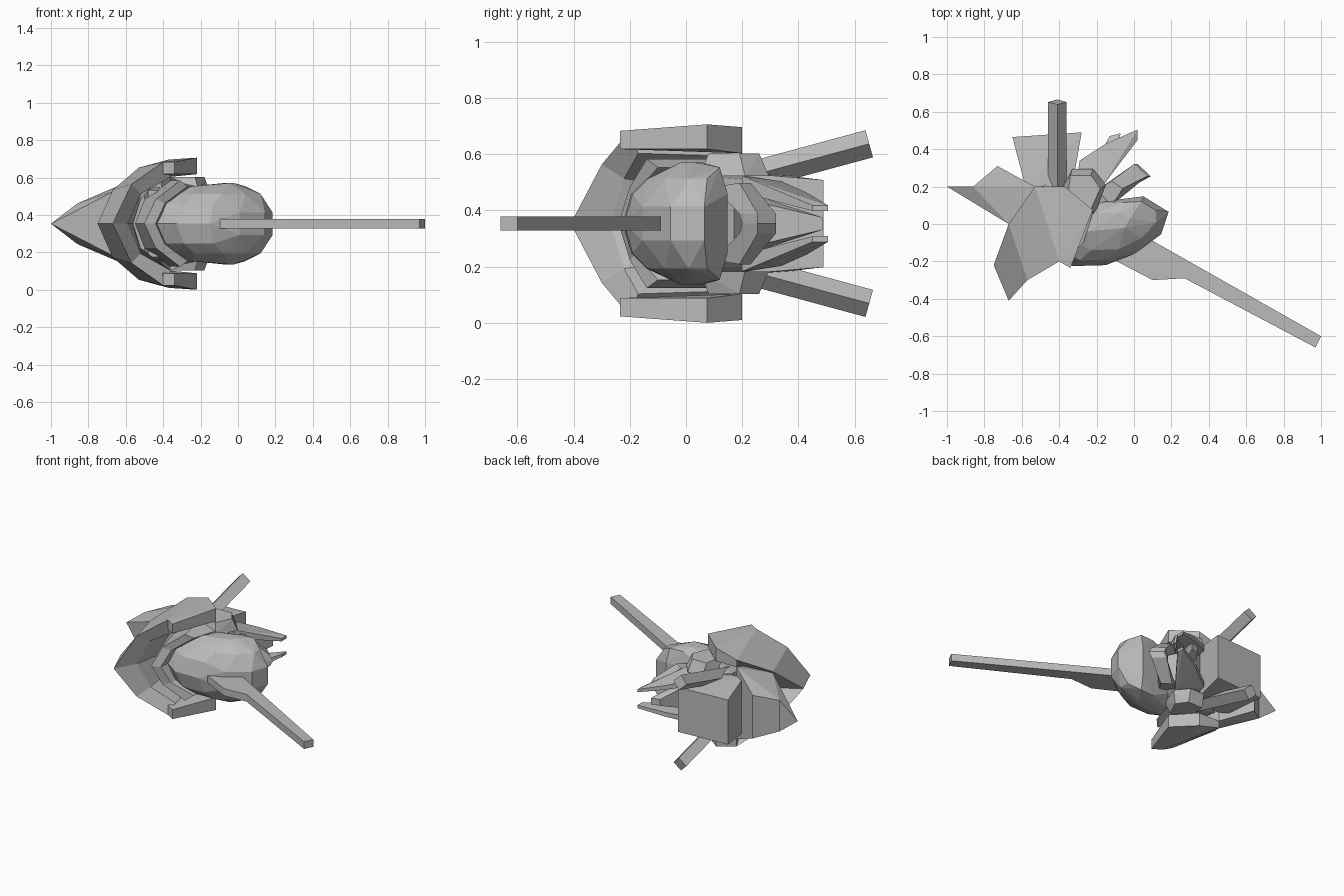
import bpy, bmesh, math
from mathutils import Vector

cube = bpy.data.objects.get("Cube")
if cube:
    bpy.data.objects.remove(cube, do_unlink=True)

MID = 0.353  # height of the symmetry plane

grey = bpy.data.materials.new("hull_grey")
grey.use_nodes = True
grey.diffuse_color = (0.5, 0.5, 0.5, 1)
grey.node_tree.nodes["Principled BSDF"].inputs["Base Color"].default_value = (0.5, 0.5, 0.5, 1)


def finish(name, bm):
    bmesh.ops.recalc_face_normals(bm, faces=bm.faces)
    me = bpy.data.meshes.new(name)
    bm.to_mesh(me)
    bm.free()
    me.materials.append(grey)
    ob = bpy.data.objects.new(name, me)
    ob.location.z = MID
    bpy.context.collection.objects.link(ob)
    return ob


def flip(pts):
    return [(x, y, -z) for x, y, z in pts]


def hull(name, pts):
    """Faceted block wrapped around a few corner points."""
    bm = bmesh.new()
    for p in pts:
        bm.verts.new(p)
    res = bmesh.ops.convex_hull(bm, input=bm.verts)
    loose = {v for v in res["geom_interior"] if isinstance(v, bmesh.types.BMVert)}
    bmesh.ops.delete(bm, geom=list(loose), context='VERTS')
    bmesh.ops.dissolve_limit(bm, angle_limit=math.radians(1), verts=bm.verts, edges=bm.edges)
    return finish(name, bm)


def loft(name, rings):
    """Skin a row of equal rings and cap both ends."""
    bm = bmesh.new()
    rows = [[bm.verts.new(p) for p in r] for r in rings]
    n = len(rows[0])
    for a, b in zip(rows, rows[1:]):
        for i in range(n):
            j = (i + 1) % n
            bm.faces.new((a[i], a[j], b[j], b[i]))
    bm.faces.new(rows[0])
    bm.faces.new(rows[-1])
    return finish(name, bm)


def band(name, upper):
    """C-shaped band: sections from the middle upwards, repeated below."""
    return loft(name, [flip(r) for r in reversed(upper[1:])] + upper)


def both(fn, name, pts):
    fn("upper_" + name, pts)
    fn("lower_" + name, flip(pts))


# Faceted pod: domed front, flat back, given as plan outlines at each height
layers = {
    0: [(-.45, -.14), (-.33, -.225), (-.15, -.22)],
    .06: [(.01, -.155), (.145, -.055), (.185, .065), (-.4, 0)],
    .105: [(-.41, -.12), (-.29, -.195), (-.13, -.19), (.05, .148), (-.06, .125), (-.25, .11)],
    .16: [(-.33, -.09), (-.23, -.14), (-.08, -.135), (.04, -.075), (.12, .01), (.115, .075)],
    .2: [(-.25, -.04), (-.15, -.05), (.04, .12), (-.06, .115), (-.2, .06)],
    .217: [(-.05, -.02), (-.02, .03), (-.08, .06)],
}
pod = [(x, y, z) for z, outline in layers.items() for x, y in outline]
hull("pod", pod + flip(pod))

# Long flat blade under the pod
blade = [(1, -.6), (.97, -.66), (.27, -.29), (.1, -.3), (-.11, -.19), (.1, -.09)]
loft("blade", [[(x, y, z) for x, y in blade] for z in (-.025, .025)])

# Outer hood wrapping round the pod
band("hood", [
    [(-.75, -.22, 0), (-.67, -.41, 0), (-.59, -.27, 0), (-.56, -.1, 0)],
    [(-.67, 0, .18), (-.57, -.3, .21), (-.52, -.22, .16), (-.52, 0, .13)],
    [(-.53, .2, .3), (-.4, -.2, .33), (-.36, -.17, .25), (-.42, .15, .24)],
])

# Thick top and bottom plates closing the hood
plate = [(-.53, .2, .30), (-.37, .2, .343), (-.22, .075, .353), (-.34, -.235, .33), (-.4, -.2, .33)]
both(hull, "plate", plate + [(x, y, .25 + .015 * (y < .1)) for x, y, z in plate])

# Inner shell between hood and pod
band("inner_shell", [
    [(-.55, -.08, 0), (-.5, -.24, 0), (-.44, -.22, 0), (-.42, 0, 0)],
    [(-.5, 0, .13), (-.44, -.2, .13), (-.39, -.18, .11), (-.36, 0, .11)],
    [(-.36, .12, .23), (-.31, -.14, .23), (-.27, -.1, .2), (-.22, .06, .2)],
])

# Side block with a pointed tip
shared = [(-.86, .2, .108), (-.67, 0, .17)]
block = shared + [(-.73, .31, .15), (-.53, .2, .25), (-.5, .05, .2)]
hull("side_block", block + flip(block))
hull("side_tip", [(-1, .2, 0)] + shared + flip(shared))

# Tail block
tail = [(-.65, .465, .155), (-.28, .49, .155), (-.58, .2, .19), (-.33, .2, .18)]
hull("tail_block", tail + flip(tail))

# Core joining pod, hood and tail
core = [(-.5, .2, .2), (-.28, .28, .15), (-.13, .17, .09), (-.1, .08, .09),
        (-.2, .02, .17), (-.48, 0, .18)]
hull("core", core + flip(core))

# Bevelled blocks above and below the core
both(hull, "shoulder_block", [
    (-.34, .26, .25), (-.23, .26, .25), (-.18, .19, .25), (-.23, .08, .25), (-.36, .1, .25),
    (-.38, .2, .17), (-.33, .295, .17), (-.22, .295, .17), (-.15, .21, .17), (-.21, .05, .17)])

# Diamond-section bars slanting away from the middle
axis = Vector((0, .45, .125)).normalized()
side, up = Vector((.05, 0, 0)), Vector((1, 0, 0)).cross(axis) * .05
ends = []
for e in (Vector((-.41, .12, .14)), Vector((-.41, .652, .284))):
    ends.append([tuple(e + d) for d in (side, up, -side, -up)])
loft("upper_bar", ends)
loft("lower_bar", [flip(r) for r in ends])

# Pointed claws
both(hull, "claw", [
    (-.31, .22, .17), (-.17, .2, .17), (-.31, .22, .11), (-.17, .2, .11),
    (-.29, .34, .15), (-.15, .43, .11), (-.29, .34, .11), (-.15, .43, .08),
    (.02, .505, .065), (.02, .45, .065), (.02, .505, .045), (.02, .45, .045)])

# Chevron band beside the claws
band("chevron", [
    [(.02, .32, 0), (.09, .255, 0), (-.02, .2, 0), (-.06, .26, 0)],
    [(0, .32, .035), (.07, .255, .035), (-.03, .19, .035), (-.07, .25, .035)],
    [(-.12, .23, .145), (-.06, .19, .145), (-.12, .1, .13), (-.2, .18, .13)],
])

# Small centre fin between the claws
fin = [(-.13, .47, .022), (-.07, .485, .022), (-.25, .25, .1), (-.16, .24, .08)]
hull("centre_fin", fin + flip(fin))
